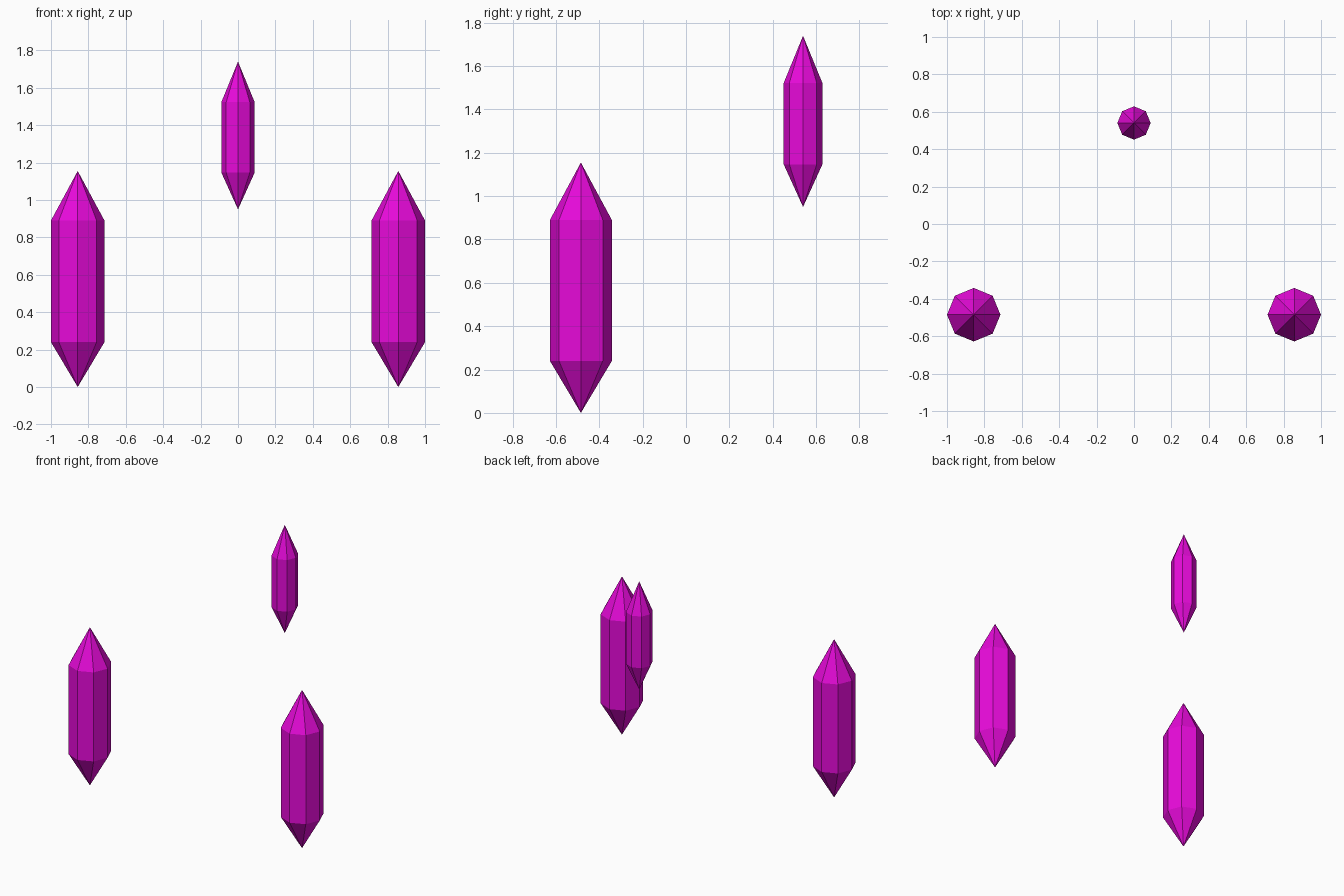
import bpy, bmesh, math

if "Cube" in bpy.data.objects:
    bpy.data.objects.remove(bpy.data.objects["Cube"])

magenta = bpy.data.materials.new("magenta crystal")
magenta.diffuse_color = (0.8, 0.003, 0.7, 1)
magenta.use_nodes = True
magenta.node_tree.nodes["Principled BSDF"].inputs["Base Color"].default_value = magenta.diffuse_color


def crystal(name, x, y, radius, z_tip, z_low, z_high, z_top, sides=8):
    """Flat-faced prism with a pointed cap at each end."""
    bm = bmesh.new()
    rings = []
    for z in (z_low, z_high):
        rings.append([bm.verts.new((radius * math.cos(math.tau * i / sides),
                                    radius * math.sin(math.tau * i / sides), z))
                      for i in range(sides)])
    bottom = bm.verts.new((0, 0, z_tip))
    top = bm.verts.new((0, 0, z_top))
    low, high = rings
    for i in range(sides):
        j = (i + 1) % sides
        bm.faces.new((low[i], low[j], high[j], high[i]))
        bm.faces.new((high[i], high[j], top))
        bm.faces.new((low[j], low[i], bottom))
    mesh = bpy.data.meshes.new(name)
    bm.to_mesh(mesh)
    bm.free()
    mesh.materials.append(magenta)
    obj = bpy.data.objects.new(name, mesh)
    obj.location = (x, y, 0)
    bpy.context.collection.objects.link(obj)


# Two large crystals in front
for side, name in ((-1, "left_crystal"), (1, "right_crystal")):
    crystal(name, side * 0.857, -0.485, 0.143, 0.0, 0.24, 0.89, 1.155)

# Small raised crystal at the back
crystal("back_crystal", 0, 0.54, 0.089, 0.95, 1.146, 1.523, 1.74)
